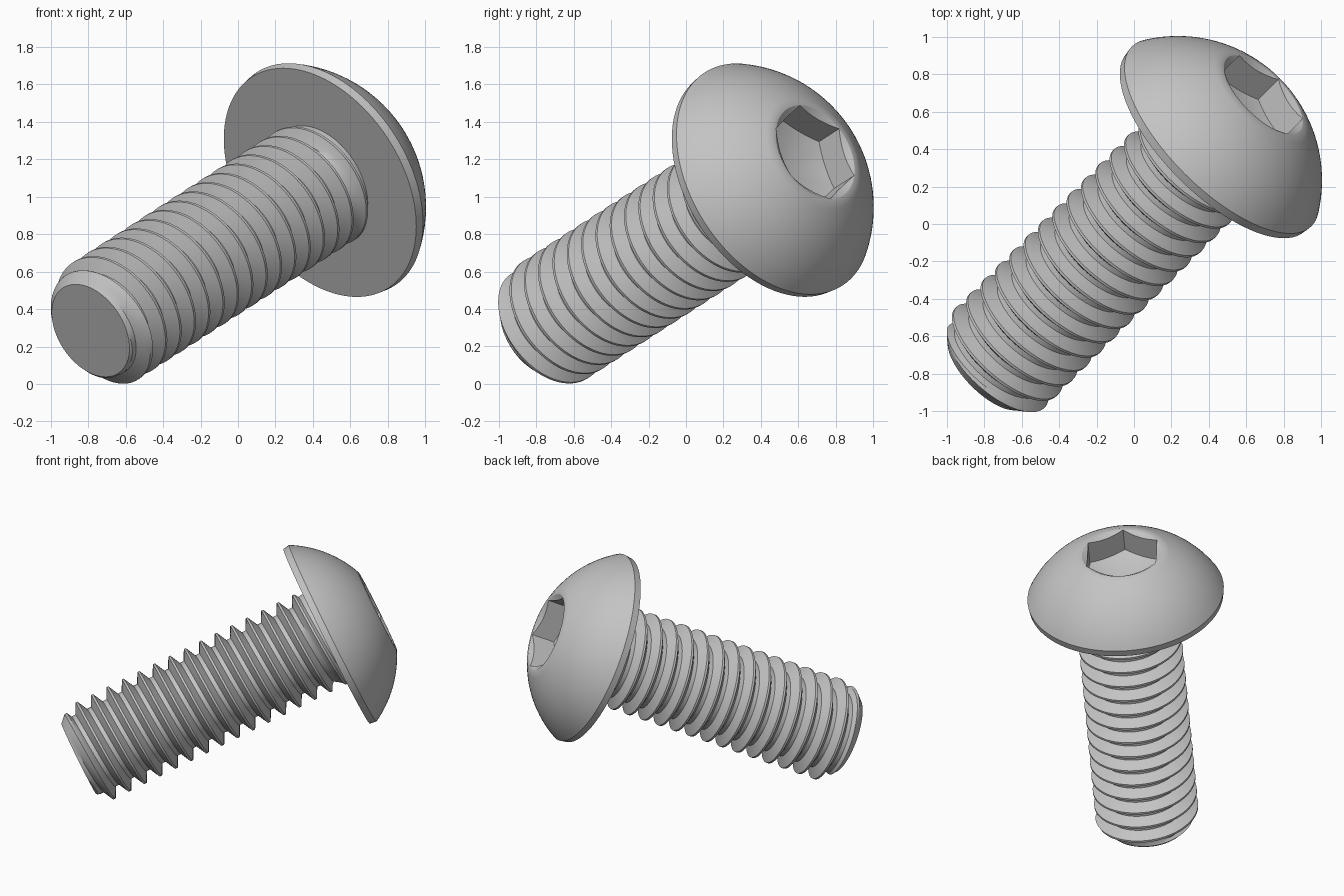
import bpy, bmesh, math
from mathutils import Matrix, Vector

old = bpy.data.objects.get("Cube")
if old:
    bpy.data.objects.remove(old)

# Sizes in screw units, scaled to the scene at the end
SCALE = 0.238
LENGTH, PITCH = 8.0, 0.5
MAJOR, MINOR, TIP = 1.5, 1.19, 1.14
HEAD_R, HEAD_H, RIM_H = 2.85, 1.65, 0.2
SEGS = 96

# Tilted frame: local z runs from the tip to the head
axis = Vector((0.6433, 0.6433, 0.415)).normalized()
up = (Vector((0, 0, 1)) - axis * axis.z).normalized()
frame = Matrix((up.cross(axis), up, axis)).transposed().to_4x4()
place = Matrix.Translation((-0.787, -0.787, 0.285)) @ frame @ Matrix.Scale(SCALE, 4)

steel = bpy.data.materials.new("grey_steel")
steel.use_nodes = True
steel.diffuse_color = (0.55, 0.55, 0.55, 1)
steel.node_tree.nodes["Principled BSDF"].inputs["Base Color"].default_value = steel.diffuse_color


def finish(name, bm):
    bmesh.ops.remove_doubles(bm, verts=bm.verts, dist=0.0005)
    bmesh.ops.recalc_face_normals(bm, faces=bm.faces)
    bm.transform(place)
    mesh = bpy.data.meshes.new(name)
    bm.to_mesh(mesh)
    bm.free()
    mesh.materials.append(steel)
    obj = bpy.data.objects.new(name, mesh)
    bpy.context.collection.objects.link(obj)
    bpy.ops.object.select_all(action='DESELECT')
    obj.select_set(True)
    bpy.context.view_layer.objects.active = obj
    bpy.ops.object.shade_smooth_by_angle(angle=math.radians(30))


def lathe(bm, rings):
    """Skin rings; each ring is a function of angle giving (radius, height)."""
    rows = []
    for ring in rings:
        row = []
        for i in range(SEGS):
            t = 2 * math.pi * i / SEGS
            r, z = ring(t)
            row.append(bm.verts.new((r * math.cos(t), r * math.sin(t), z)))
        rows.append(row)
    for a, b in zip(rows, rows[1:]):
        for i in range(SEGS):
            j = (i + 1) % SEGS
            bm.faces.new((a[i], a[j], b[j], b[i]))


def circle(r, z):
    return lambda t: (r, z)


# Head: flat underside, short rim, domed top, hexagonal socket with cone floor
top = LENGTH + HEAD_H
corner = 1 / math.cos(math.pi / 6)


def hexagon(depth, slope):
    def ring(t):
        off = (t + math.pi / 6) % (math.pi / 3) - math.pi / 6
        r = 1 / math.cos(off)
        return r, top - depth - (corner - r) * slope
    return ring


flat = 1.25
centre = (flat**2 + HEAD_H**2 - HEAD_R**2 - RIM_H**2) / (2 * (HEAD_H - RIM_H))
dome_r = math.hypot(HEAD_R, RIM_H - centre)
start, end = math.asin(HEAD_R / dome_r), math.asin(flat / dome_r)
rings = [circle(0, LENGTH), circle(HEAD_R - 0.03, LENGTH)]
for k in range(17):
    a = start + (end - start) * k / 16
    rings.append(circle(dome_r * math.sin(a), LENGTH + centre + dome_r * math.cos(a)))
rings += [circle(corner, top), hexagon(0, 0.6), hexagon(0.7, 0.35), circle(0, top - 1.1)]
bm = bmesh.new()
lathe(bm, rings)
finish("button_head", bm)

# Threaded shank: right-handed helix, chamfered at the tip, fading to a neck
profile = [(0.0, MAJOR), (0.0625, MAJOR), (0.14, 0), (0.21875, MINOR), (0.34375, MINOR), (0.42, 0)]
mid = (MAJOR + MINOR) / 2
end_z = LENGTH + 0.05


def shank_ring(z0, r0):
    def ring(z):
        r = min(r0 or mid, TIP + z)
        neck = 1.4 - max(0, LENGTH - 0.2 - z) * 0.7
        r = max(r, min(neck, MAJOR))
        return r
    return lambda t: (lambda z: (ring(z), z))(min(max(z0 + PITCH * t / (2 * math.pi), 0), end_z))


bm = bmesh.new()
columns = []
turns = int(LENGTH / PITCH) + 3
for i in range(SEGS + 1):
    t = 2 * math.pi * i / SEGS
    column = [bm.verts.new((0, 0, 0))]
    for turn in range(-2, turns):
        for off, r0 in profile:
            r, z = shank_ring(turn * PITCH + off + 0.044, r0)(t)
            column.append(bm.verts.new((r * math.cos(t), r * math.sin(t), z)))
    columns.append(column)
for a, b in zip(columns, columns[1:]):
    for k in range(len(a) - 1):
        bm.faces.new((a[k], b[k], b[k + 1], a[k + 1]))
finish("threaded_shank", bm)
